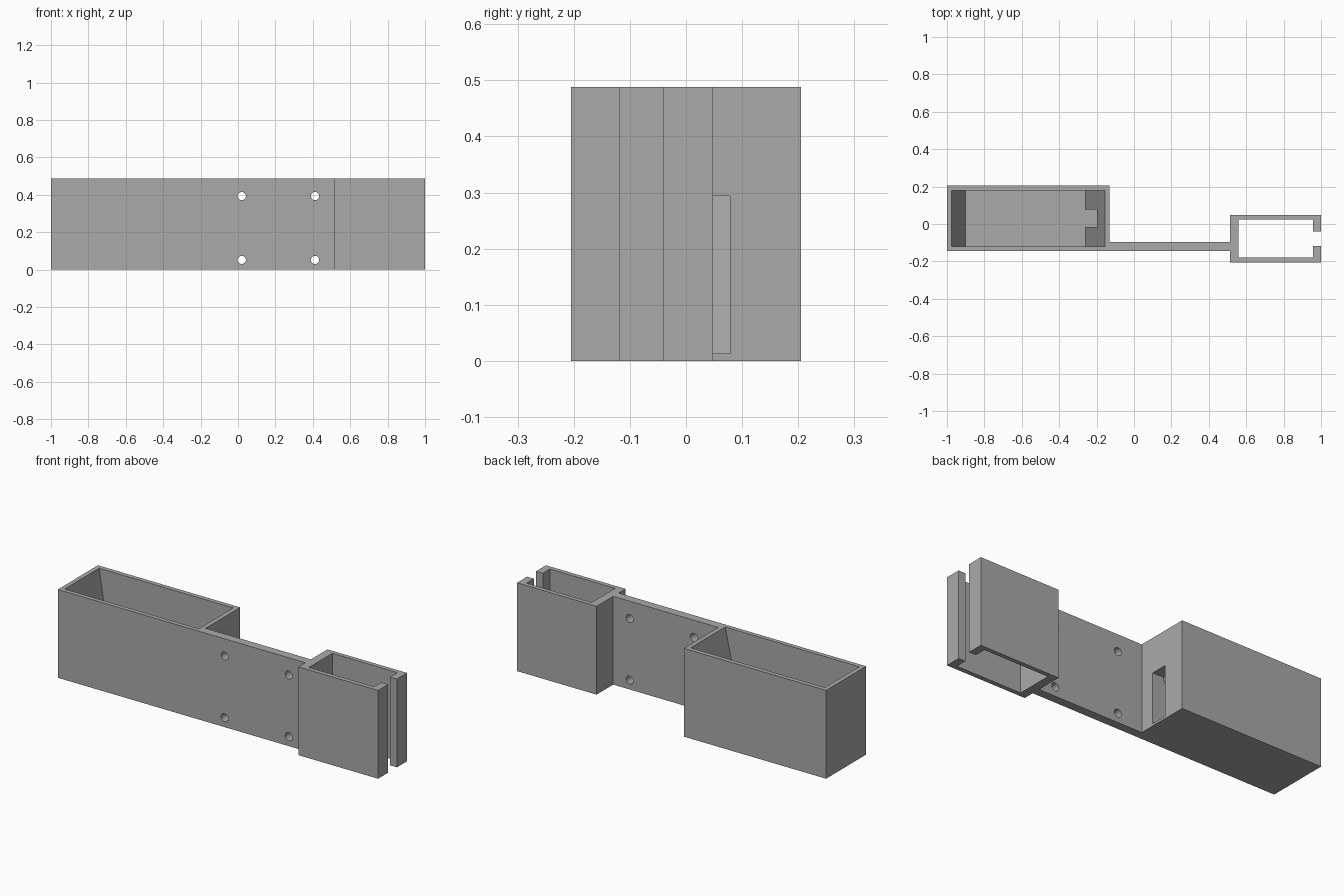
import bpy, bmesh, math
from mathutils import Matrix

cube = bpy.data.objects.get("Cube")
if cube:
    bpy.data.objects.remove(cube, do_unlink=True)

HEIGHT = 0.488
FLOOR = 0.013

grey = bpy.data.materials.new("matte grey")
grey.use_nodes = True
COLOUR = (0.4, 0.4, 0.4, 1)
grey.diffuse_color = COLOUR
grey.node_tree.nodes["Principled BSDF"].inputs["Base Color"].default_value = COLOUR


def add_object(name, bm):
    bmesh.ops.recalc_face_normals(bm, faces=bm.faces)
    mesh = bpy.data.meshes.new(name)
    bm.to_mesh(mesh)
    bm.free()
    mesh.materials.append(grey)
    obj = bpy.data.objects.new(name, mesh)
    bpy.context.collection.objects.link(obj)
    return obj


def extrude_outline(name, outline, z0, z1):
    bm = bmesh.new()
    face = bm.faces.new([bm.verts.new((x, y, z0)) for x, y in outline])
    grown = bmesh.ops.extrude_face_region(bm, geom=[face])["geom"]
    verts = [g for g in grown if isinstance(g, bmesh.types.BMVert)]
    bmesh.ops.translate(bm, verts=verts, vec=(0, 0, z1 - z0))
    return add_object(name, bm)


def rectangle(x0, x1, y0, y1):
    return [(x0, y0), (x1, y0), (x1, y1), (x0, y1)]


def cut(body, cutter):
    mod = body.modifiers.new(cutter.name, "BOOLEAN")
    mod.operation = "DIFFERENCE"
    mod.solver = "EXACT"
    mod.object = cutter
    cutter.hide_render = True
    bpy.context.view_layer.update()
    graph = bpy.context.evaluated_depsgraph_get()
    result = bpy.data.meshes.new_from_object(body.evaluated_get(graph))
    body.modifiers.clear()
    body.data = result
    bpy.data.objects.remove(cutter, do_unlink=True)


# Body: deep box, mounting plate and wide clip in one outline
body = extrude_outline("wall_holder", [
    (-1, -0.145), (0.513, -0.145), (0.513, -0.205), (1, -0.205),
    (1, 0.048), (0.513, 0.048), (0.513, -0.097), (-0.13, -0.097),
    (-0.13, 0.205), (-1, 0.205)], 0, HEIGHT)

# Box cavity with sloping end walls
cavity = extrude_outline("box_cavity", rectangle(-0.9, -0.26, -0.121, 0.18),
                         FLOOR, HEIGHT)
for v in cavity.data.vertices:
    if v.co.z > HEIGHT / 2:
        v.co.x = -0.975 if v.co.x < -0.5 else -0.155
        # carry the slope on a little above the rim
        over = 0.02 / (HEIGHT - FLOOR)
        v.co.x += over * (-0.075 if v.co.x < -0.5 else 0.105)
        v.co.z += 0.02
cut(body, cavity)

# Cable slot through the box end wall
cut(body, extrude_outline("cable_slot", rectangle(-0.3, -0.1, -0.015, 0.078),
                          FLOOR, 0.294))

# Open clip channel with a narrow mouth
cut(body, extrude_outline("clip_channel", [
    (0.56, -0.18), (0.958, -0.18), (0.958, -0.118), (1.05, -0.118),
    (1.05, -0.04), (0.958, -0.04), (0.958, 0.024), (0.56, 0.024)],
    -0.05, HEIGHT + 0.05))

# Screw holes through the plate
for x in (0.02, 0.412):
    for z in (0.052, 0.393):
        bm = bmesh.new()
        place = Matrix.Translation((x, -0.12, z)) @ Matrix.Rotation(math.pi / 2, 4, "X")
        bmesh.ops.create_cone(bm, cap_ends=True, segments=32, radius1=0.022,
                              radius2=0.022, depth=0.12, matrix=place)
        cut(body, add_object("screw_hole", bm))

# Smooth hole walls, sharp edges elsewhere
bpy.ops.object.select_all(action="DESELECT")
body.select_set(True)
bpy.context.view_layer.objects.active = body
bpy.ops.object.shade_smooth_by_angle(angle=math.radians(30))
